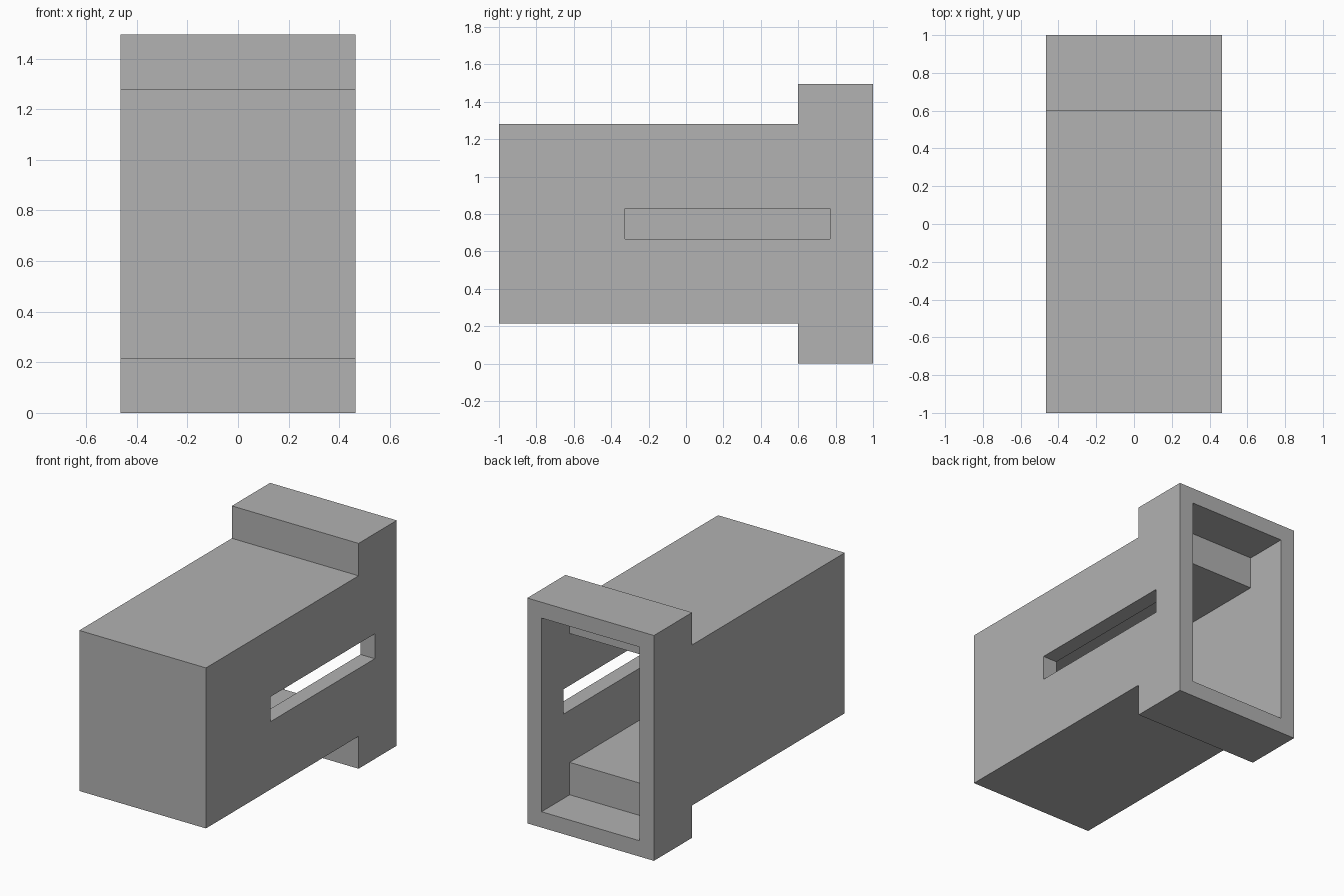
import bpy
import bmesh

HALF_WIDTH = 0.465
HEIGHT = 1.495
STEP = 0.215        # how far the rear flange stands out above and below
FLANGE_Y = 0.6      # front face of the flange
WALL = 0.105

cube = bpy.data.objects.get("Cube")
if cube:
    bpy.data.objects.remove(cube, do_unlink=True)

grey = bpy.data.materials.new("light_grey")
grey.use_nodes = True
colour = (0.445, 0.445, 0.445, 1.0)
grey.diffuse_color = colour
grey.node_tree.nodes["Principled BSDF"].inputs["Base Color"].default_value = colour


def extrude_profile(name, profile, x0, x1):
    """Extrude a closed (y, z) profile from x0 to x1."""
    bm = bmesh.new()
    face = bm.faces.new([bm.verts.new((x0, y, z)) for y, z in profile])
    result = bmesh.ops.extrude_face_region(bm, geom=[face])
    moved = [v for v in result["geom"] if isinstance(v, bmesh.types.BMVert)]
    bmesh.ops.translate(bm, verts=moved, vec=(x1 - x0, 0, 0))
    bmesh.ops.recalc_face_normals(bm, faces=bm.faces)
    mesh = bpy.data.meshes.new(name)
    bm.to_mesh(mesh)
    bm.free()
    mesh.materials.append(grey)
    obj = bpy.data.objects.new(name, mesh)
    bpy.context.collection.objects.link(obj)
    return obj


def flanged_profile(inset, back):
    """Side outline of the box with its taller rear flange, offset inwards."""
    front, step_y = -1 + inset, FLANGE_Y + inset
    low, high = inset, HEIGHT - inset
    body_low, body_high = STEP + inset, HEIGHT - STEP - inset
    return [(front, body_low), (step_y, body_low), (step_y, low), (back, low),
            (back, high), (step_y, high), (step_y, body_high), (front, body_high)]


def cut(target, cutter):
    mod = target.modifiers.new("cut", "BOOLEAN")
    mod.operation = "DIFFERENCE"
    mod.solver = "EXACT"
    mod.object = cutter
    bpy.ops.object.select_all(action="DESELECT")
    target.select_set(True)
    bpy.context.view_layer.objects.active = target
    bpy.ops.object.modifier_apply(modifier=mod.name)
    bpy.data.objects.remove(cutter, do_unlink=True)


# Outer body with rear flange
housing = extrude_profile("flanged_housing", flanged_profile(0, 1), -HALF_WIDTH, HALF_WIDTH)

# Hollow interior, open at the back
inner = HALF_WIDTH - WALL
cut(housing, extrude_profile("cavity_cutter", flanged_profile(WALL, 1.1), -inner, inner))

# Long slot through the +x side wall only
slot = [(-0.325, 0.665), (0.77, 0.665), (0.77, 0.83), (-0.325, 0.83)]
cut(housing, extrude_profile("slot_cutter", slot, 0.2, 0.6))
